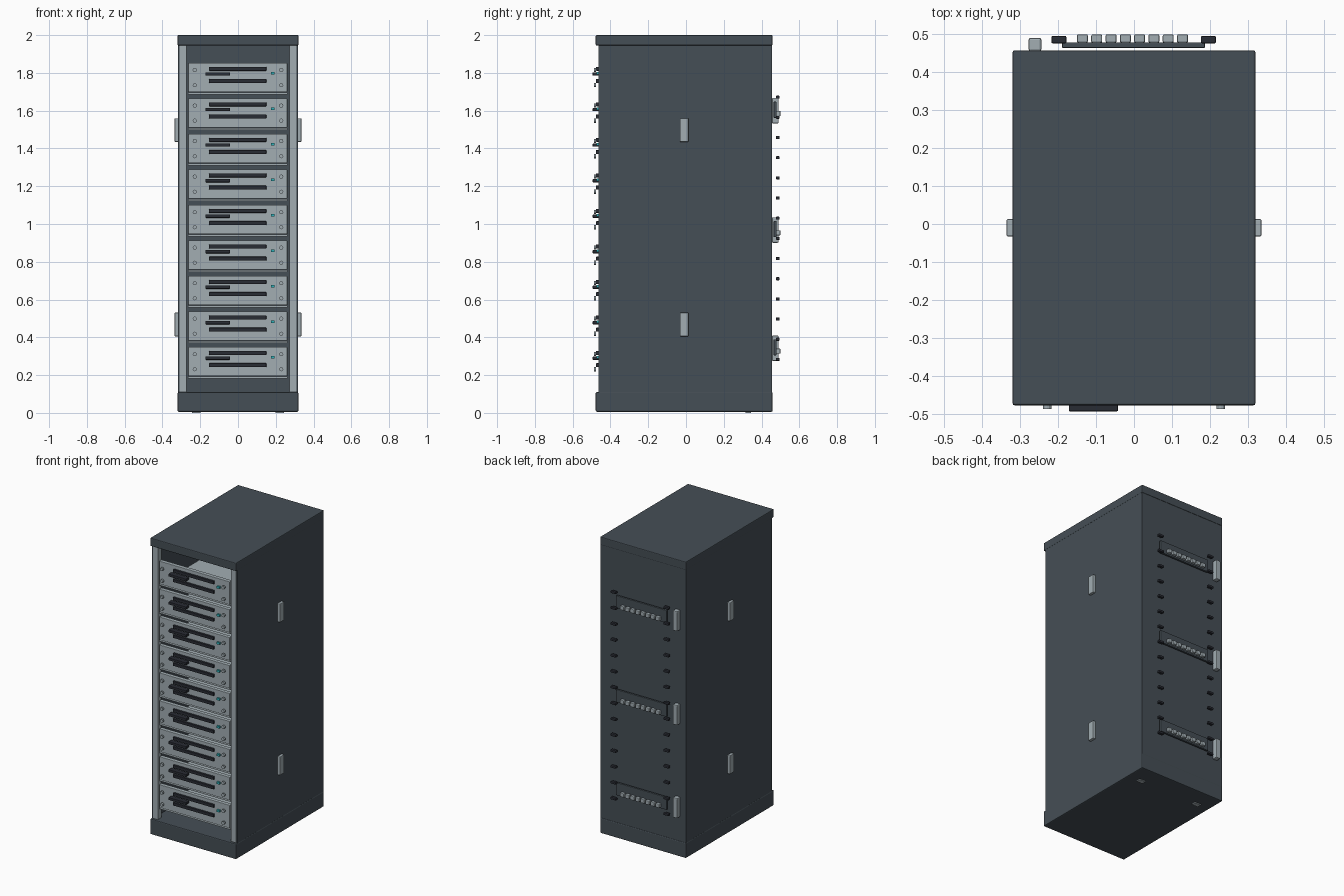
import bpy, bmesh, math
from mathutils import Matrix

if "Cube" in bpy.data.objects:
    bpy.data.objects.remove(bpy.data.objects["Cube"])


def mat(name, col):
    m = bpy.data.materials.new(name)
    m.diffuse_color = (*col, 1)
    m.use_nodes = True
    m.node_tree.nodes["Principled BSDF"].inputs["Base Color"].default_value = m.diffuse_color
    return m


DARK = mat("dark_steel", (0.06, 0.077, 0.092))
LIGHT = mat("light_steel", (0.36, 0.42, 0.45))
BLACK = mat("black_plastic", (0.022, 0.025, 0.034))
TEAL = mat("teal_light", (0.03, 0.45, 0.5))


def finish(name, bm, m, bevel):
    me = bpy.data.meshes.new(name)
    bm.to_mesh(me)
    bm.free()
    ob = bpy.data.objects.new(name, me)
    bpy.context.collection.objects.link(ob)
    me.materials.append(m)
    if bevel:
        b = ob.modifiers.new("bevel", "BEVEL")
        b.width, b.segments = bevel, 2
    return ob


# Box from its x, y and z ranges
def box(name, x, y, z, m, bevel=0.0):
    bm = bmesh.new()
    bmesh.ops.create_cube(bm, size=1)
    for v in bm.verts:
        for i, (lo, hi) in enumerate((x, y, z)):
            v.co[i] = lo if v.co[i] < 0 else hi
    return finish(name, bm, m, bevel)


# Round pin pointing along y
def pin(name, x, y, z, r, m):
    bm = bmesh.new()
    bmesh.ops.create_cone(bm, cap_ends=True, segments=12, radius1=r, radius2=r, depth=y[1] - y[0],
                          matrix=Matrix.Translation((x, sum(y) / 2, z)) @ Matrix.Rotation(math.pi / 2, 4, 'X'))
    return finish(name, bm, m, 0)


def mid(c, w):
    return (c - w / 2, c + w / 2)


# Cabinet shell
box("base_plinth", (-0.32, 0.32), (-0.478, 0.458), (0.006, 0.11), DARK, 0.006)
box("roof_cap", (-0.32, 0.32), (-0.478, 0.458), (1.945, 2.0), DARK, 0.005)
box("back_panel", (-0.31, 0.31), (0.43, 0.455), (0.108, 1.947), DARK)
for s, side in ((-1, "left"), (1, "right")):
    def sx(a, b):
        return tuple(sorted((s * a, s * b)))
    box(side + "_side_panel", sx(0.308, 0.318), (-0.46, 0.455), (0.108, 1.947), DARK)
    box(side + "_front_post", sx(0.272, 0.311), (-0.464, -0.42), (0.108, 1.947), LIGHT, 0.004)
    box(side + "_rear_foot", mid(s * 0.22, 0.045), mid(0.33, 0.03), (0.0, 0.02), LIGHT)
    for z in (0.468, 1.497):
        box(side + "_side_handle", sx(0.312, 0.336), mid(-0.01, 0.046), mid(z, 0.125), LIGHT, 0.004)

# Nine rack units with shelves
for i in range(9):
    c = 1.794 - 0.188 * i
    box("shelf", (-0.265, 0.262), (-0.455, 0.42), (c - 0.108, c - 0.098), LIGHT)
    box("unit_front", (-0.264, 0.261), (-0.462, -0.435), (c - 0.096, c + 0.059), LIGHT, 0.003)
    for dz in (0.027, -0.037):
        box("vent_slot", (-0.153, 0.15), (-0.476, -0.461), mid(c + dz, 0.02), BLACK, 0.002)
    box("latch_handle", (-0.172, -0.042), (-0.494, -0.461), mid(c, 0.018), BLACK, 0.003)
    box("status_light", mid(0.183, 0.019), (-0.474, -0.461), mid(c + 0.004, 0.014), TEAL)
    for x in (-0.229, 0.229):
        for dz in (0.021, -0.059):
            pin("unit_screw", x, (-0.488, -0.476), c + dz, 0.011, LIGHT)

# Rear pegs
for i in range(14):
    for x in (-0.198, 0.196):
        box("rear_peg", mid(x, 0.04), (0.476, 0.496), mid(0.283 + 0.1068 * i, 0.016), BLACK, 0.004)

# Rear connector bars and door hinges
for z in (0.342, 0.968, 1.6):
    box("connector_bar", (-0.19, 0.187), (0.464, 0.479), mid(z + 0.005, 0.085), DARK, 0.003)
    for k in range(8):
        box("connector", mid(-0.136 + 0.0377 * k, 0.029), (0.478, 0.5), mid(z - 0.015, 0.027), LIGHT, 0.004)
    box("rear_hinge", mid(-0.261, 0.034), (0.455, 0.491), mid(z, 0.135), LIGHT, 0.006)
